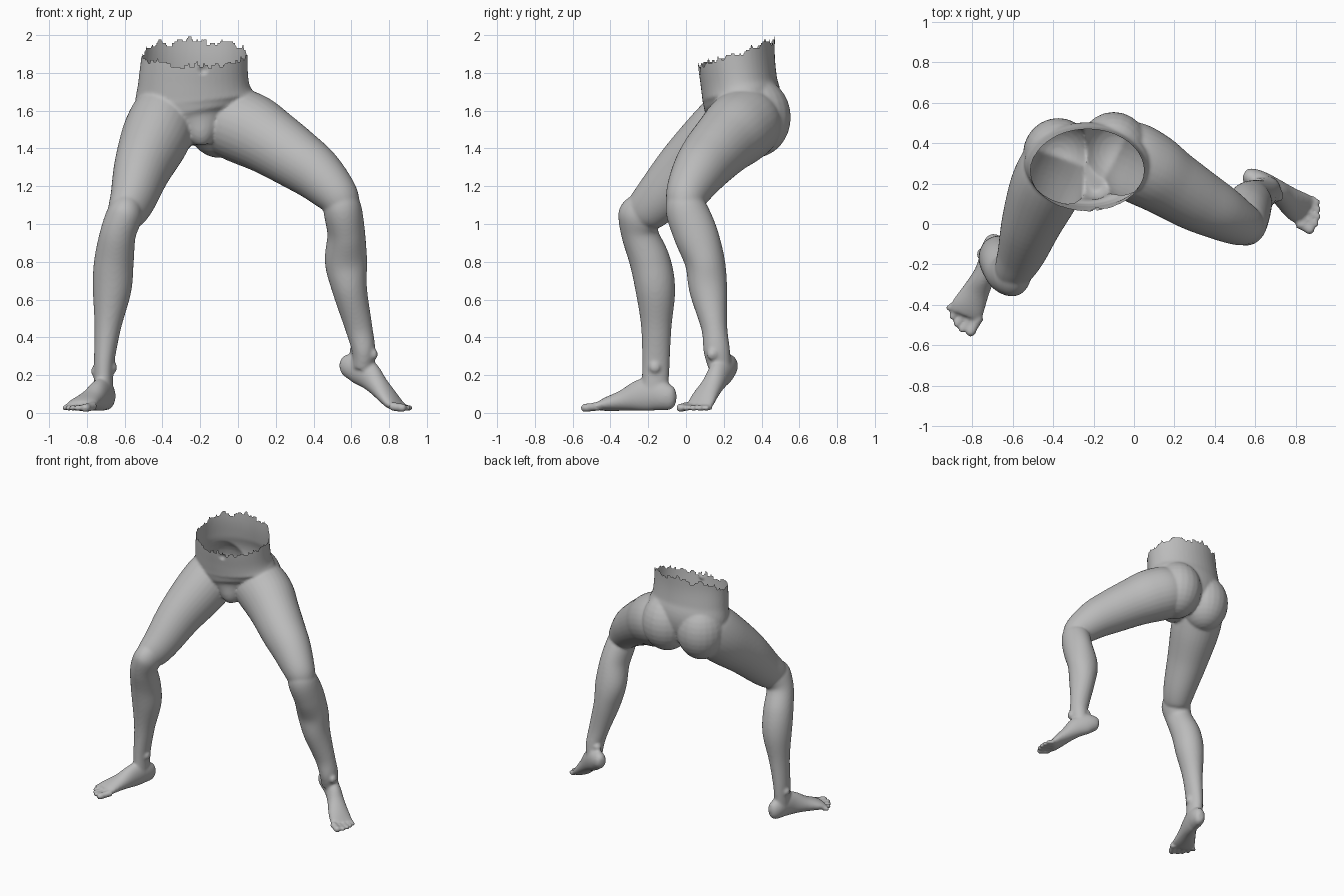
import bpy, bmesh, math
from mathutils import Vector, noise

skin = bpy.data.materials.new("plain grey")
skin.diffuse_color = (0.5, 0.5, 0.5, 1)

body = bmesh.new()


def spline(rows, steps=6):
    """Smooth rows of equal-length numbers with a Catmull-Rom curve."""
    out = []
    for i in range(len(rows) - 1):
        a, b, c, d = (rows[max(i - 1, 0)], rows[i], rows[i + 1], rows[min(i + 2, len(rows) - 1)])
        for k in range(steps):
            t = k / steps
            out.append([0.5 * (2 * q + (r - p) * t + (2 * p - 5 * q + 4 * r - s) * t * t
                               + (3 * q - p - 3 * r + s) * t ** 3) for p, q, r, s in zip(a, b, c, d)])
    return out + [list(rows[-1])]


def loft(rows, side, sides=32):
    """Closed tube through rows of (x, y, z, side radius, front radius)."""
    rows = spline(rows)
    pts = [Vector(r[:3]) for r in rows]
    rings = []
    for i, r in enumerate(rows):
        t = (pts[min(i + 1, len(pts) - 1)] - pts[max(i - 1, 0)]).normalized()
        s = Vector(side)
        s = (s - t * s.dot(t)).normalized()
        n = t.cross(s)
        rings.append([body.verts.new(pts[i] + s * max(r[3], .004) * math.cos(a) + n * max(r[4], .004) * math.sin(a))
                      for a in (math.tau * k / sides for k in range(sides))])
    for a, b in zip(rings, rings[1:]):
        for k in range(sides):
            m = (k + 1) % sides
            body.faces.new((a[k], a[m], b[m], b[k]))
    body.faces.new(rings[0][::-1])
    body.faces.new(rings[-1])


def ball(c, r):
    new = bmesh.ops.create_uvsphere(body, u_segments=24, v_segments=16, radius=1)["verts"]
    for v in new:
        v.co = Vector((c[0] + v.co.x * r[0], c[1] + v.co.y * r[1], c[2] + v.co.z * r[2]))


def toes(start_a, start_b, tips):
    """Five toes fanned between the big-toe and little-toe joints."""
    for i, tip in enumerate(tips):
        p = Vector(start_a).lerp(Vector(start_b), i / 4)
        q = Vector(tip + (.024,))
        r = .025 if i == 0 else .0175
        d = (q - p).normalized()
        loft([(*p, r, r), (*p.lerp(q, .5), r * .9, r * .9), (*(q - d * r), r, r * .95),
              (*(q - d * r * .3), r * .75, r * .7), (*q, .004, .004)],
             d.cross(Vector((0, 0, 1))), 16)


# Waist and pelvis
loft([(-.225, .27, 2.1, .275, .205), (-.23, .265, 1.9, .28, .205), (-.235, .28, 1.75, .293, .203),
      (-.23, .295, 1.65, .312, .208), (-.215, .28, 1.55, .25, .185), (-.195, .25, 1.47, .11, .13),
      (-.19, .25, 1.425, .05, .08)], (1, 0, 0), 48)
# Buttocks
ball((-.375, .345, 1.56), (.175, .18, .215))
ball((-.1, .36, 1.565), (.18, .195, .215))

# Bent leg: thigh, shin, foot
loft([(-.36, .33, 1.64, .15, .15), (-.39, .28, 1.56, .175, .19), (-.44, .17, 1.45, .178, .19),
      (-.505, .01, 1.3, .15, .165), (-.555, -.14, 1.14, .12, .135), (-.595, -.225, 1.05, .095, .11),
      (-.61, -.25, 1.0, .06, .07)], (.91, -.41, 0))
loft([(-.585, -.22, 1.12, .07, .08), (-.6, -.24, 1.05, .095, .118), (-.635, -.245, .95, .095, .098),
      (-.657, -.19, .8, .105, .108), (-.667, -.162, .65, .102, .105), (-.69, -.157, .45, .07, .08),
      (-.71, -.16, .25, .053, .073), (-.712, -.165, .1, .05, .07)], (1, 0, 0))
loft([(-.685, -.055, .065, .02, .03), (-.69, -.075, .07, .04, .058), (-.7, -.115, .085, .052, .075),
      (-.715, -.18, .1, .053, .09), (-.74, -.25, .09, .055, .082), (-.78, -.33, .066, .066, .056),
      (-.82, -.41, .047, .083, .038), (-.837, -.45, .036, .082, .026)], (.92, -.386, 0))
toes((-.765, -.46, .035), (-.895, -.40, .03),
     [(-.82, -.555), (-.86, -.537), (-.887, -.507), (-.91, -.47), (-.927, -.425)])
# Ankle bones
ball((-.66, -.165, .24), (.02, .03, .03))
ball((-.758, -.15, .22), (.02, .028, .03))

# Stretched leg: thigh, shin, foot
loft([(-.14, .36, 1.58, .14, .15), (-.04, .325, 1.54, .19, .19), (.07, .27, 1.495, .19, .195),
      (.18, .2, 1.43, .172, .178), (.3, .125, 1.35, .158, .162), (.41, .065, 1.27, .14, .145),
      (.51, .01, 1.17, .115, .118), (.555, -.005, 1.1, .095, .095), (.57, .0, 1.05, .06, .06)], (.48, .88, 0))
loft([(.545, -.005, 1.18, .07, .07), (.552, -.002, 1.09, .1, .108), (.573, .05, .95, .1, .117),
      (.572, .1, .8, .112, .106), (.592, .118, .65, .092, .1), (.64, .15, .45, .072, .069),
      (.665, .163, .33, .062, .07), (.66, .18, .24, .055, .06)], (1, 0, 0))
loft([(.545, .25, .25, .02, .025), (.56, .242, .25, .038, .05), (.59, .225, .247, .05, .066),
      (.635, .205, .235, .053, .08), (.69, .175, .2, .054, .075), (.74, .14, .145, .06, .056),
      (.79, .1, .088, .074, .043), (.825, .078, .05, .08, .033), (.845, .065, .035, .077, .024)], (.53, .85, 0))
toes((.81, .005, .035), (.872, .13, .03),
     [(.89, -.04), (.914, -.005), (.924, .03), (.924, .065), (.918, .1)])
ball((.72, .14, .31), (.02, .03, .03))
ball((.62, .2, .33), (.03, .03, .03))

# Fuse the parts into one smooth skin
bmesh.ops.recalc_face_normals(body, faces=body.faces)
mesh = bpy.data.meshes.new("legs")
body.to_mesh(mesh)
body.free()
legs = bpy.data.objects.new("legs", mesh)
bpy.context.collection.objects.link(legs)
bpy.context.view_layer.objects.active = legs
legs.select_set(True)
fuse = legs.modifiers.new("fuse", "REMESH")
fuse.mode, fuse.voxel_size = "VOXEL", .009
relax = legs.modifiers.new("relax", "SMOOTH")
relax.factor, relax.iterations = .5, 7
for name in ("fuse", "relax"):
    bpy.ops.object.modifier_apply(modifier=name)

# Torn open rim at the waist, navel dent and flat soles
bm = bmesh.new()
bm.from_mesh(legs.data)


def rim(p):
    a = math.atan2(p.y - .27, p.x + .225)
    q = Vector((math.cos(a) * 4, math.sin(a) * 4, 0))
    level = 1.85 + .05 * max(0, p.y - .06) / .2 + .03 * max(0, p.y - .28) / .2
    return min(1.998, level + .035 * noise.noise(q) + .03 * noise.noise(q * 3.1))


bmesh.ops.delete(bm, geom=[v for v in bm.verts if v.co.z > rim(v.co)], context="VERTS")
navel = Vector((-.185, .065, 1.815))
for v in bm.verts:
    d = (v.co - navel).length
    if d < .03:
        v.co.y += .016 * (1 - d / .03)
    v.co.z = max(v.co.z, .008)
bm.to_mesh(legs.data)
bm.free()

legs.data.materials.clear()
legs.data.materials.append(skin)
bpy.ops.object.shade_smooth_by_angle(angle=math.radians(50))
